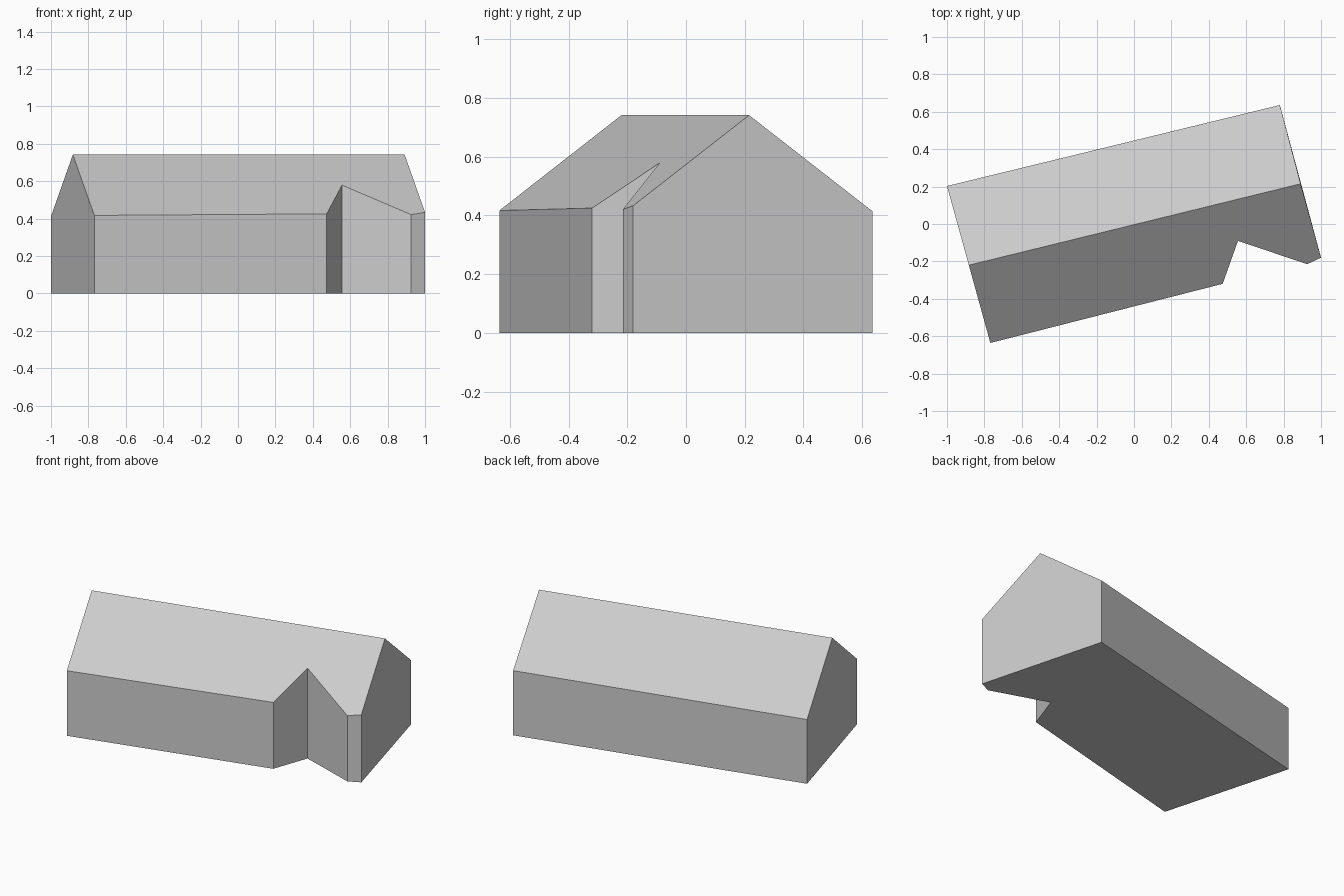
import bpy
import bmesh
from mathutils import Vector

if "Cube" in bpy.data.objects:
    bpy.data.objects.remove(bpy.data.objects["Cube"], do_unlink=True)

# One plain grey for the whole building
grey = bpy.data.materials.new("light_grey")
grey.use_nodes = True
colour = (0.6, 0.6, 0.6, 1.0)
grey.diffuse_color = colour
grey.node_tree.nodes["Principled BSDF"].inputs["Base Color"].default_value = colour

# Footprint, counter-clockwise: left gable, notched front wall, right gable
footprint = [Vector(p) for p in (
    (-1.0, 0.203), (-0.768, -0.636),
    (0.474, -0.32), (0.556, -0.09), (0.926, -0.215), (1.0, -0.18),
    (0.78, 0.636))]
ridge_left, ridge_right = Vector((-0.883, -0.22)), Vector((0.891, 0.215))
RIDGE_Z, EAVES_Z, HALF_SPAN = 0.742, 0.418, 0.43
along = (ridge_right - ridge_left).normalized()


def roof_height(p):
    """Height of the pitched roof above a footprint point."""
    offset = p - ridge_left
    distance = abs(along.x * offset.y - along.y * offset.x)
    return RIDGE_Z - (RIDGE_Z - EAVES_Z) * distance / HALF_SPAN


bm = bmesh.new()
base = [bm.verts.new((p.x, p.y, 0)) for p in footprint]
eaves = [bm.verts.new((p.x, p.y, roof_height(p))) for p in footprint]
left_peak, right_peak = [bm.verts.new((p.x, p.y, RIDGE_Z))
                         for p in (ridge_left, ridge_right)]

# Walls, with a peak in each gable
count = len(footprint)
peaks = {0: [left_peak], count - 2: [right_peak]}
for i in range(count):
    j = (i + 1) % count
    bm.faces.new([base[i], base[j], eaves[j]] + peaks.get(i, []) + [eaves[i]])

# Floor and the two roof slopes
bm.faces.new(base[::-1])
bm.faces.new(eaves[1:-1] + [right_peak, left_peak])
bm.faces.new([left_peak, right_peak, eaves[-1], eaves[0]])
bmesh.ops.recalc_face_normals(bm, faces=bm.faces)

mesh = bpy.data.meshes.new("gabled_building")
bm.to_mesh(mesh)
bm.free()
mesh.materials.append(grey)
building = bpy.data.objects.new("gabled_building", mesh)
bpy.context.collection.objects.link(building)
